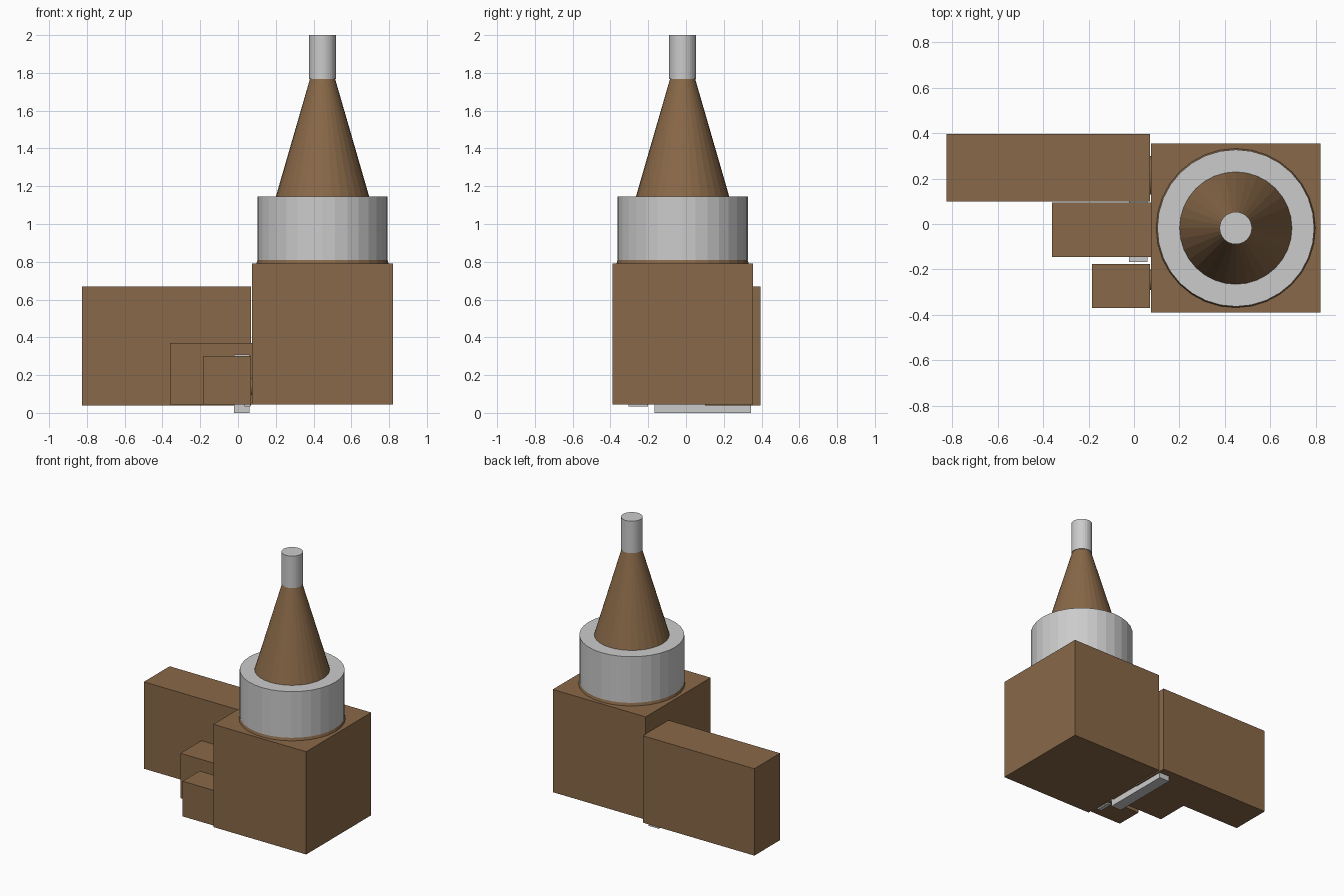
import bpy
from math import pi

if "Cube" in bpy.data.objects:
    bpy.data.objects.remove(bpy.data.objects["Cube"])

brown = bpy.data.materials.new("brown")
brown.diffuse_color = (0.25, 0.14, 0.065, 1)
brown.use_nodes = True
brown.node_tree.nodes["Principled BSDF"].inputs["Base Color"].default_value = brown.diffuse_color


def finish(obj, name, mat):
    obj.name = name
    if mat:
        obj.data.materials.append(mat)
    return obj


def box(name, x, y, z, mat=None):
    """Box from (min, max) ranges."""
    bpy.ops.mesh.primitive_cube_add(size=1, location=[sum(r) / 2 for r in (x, y, z)])
    obj = bpy.context.object
    obj.scale = [r[1] - r[0] for r in (x, y, z)]
    return finish(obj, name, mat)


def round_part(name, r0, r1, z0, z1, mat=None):
    """Cylinder or tapered cone on the tower axis."""
    bpy.ops.mesh.primitive_cone_add(vertices=32, radius1=r0, radius2=r1, depth=z1 - z0,
                                    location=(0.4475, -0.018, (z0 + z1) / 2))
    return finish(bpy.context.object, name, mat)


# Tower: square base, spire passing through a drum, and a top rod
box("tower_base", (0.075, 0.82), (-0.39, 0.355), (0.045, 0.79), brown)
round_part("spire", 0.35, 0.066, 0.79, 1.77, brown)
round_part("drum", 0.345, 0.345, 0.81, 1.145)
round_part("top_rod", 0.071, 0.071, 1.768, 2.0)

# Side wings, stepping down in size
box("large_wing", (-0.825, 0.07), (0.10, 0.395), (0.04, 0.67), brown)
box("middle_wing", (-0.36, 0.075), (-0.145, 0.095), (0.045, 0.37), brown)
box("small_wing", (-0.185, 0.07), (-0.37, -0.175), (0.045, 0.30), brown)

# Grey plates running through the wings
box("cross_plate", (-0.022, 0.06), (-0.167, 0.343), (0, 0.31))
box("small_plate", (0.035, 0.065), (-0.305, -0.20), (0.035, 0.20))

# Short round joints between wings and tower
for name, y, r in (("large_joint", 0.215, 0.085),
                   ("middle_joint", -0.02, 0.06),
                   ("small_joint", -0.245, 0.045)):
    bpy.ops.mesh.primitive_cylinder_add(vertices=32, radius=r, depth=0.03,
                                        location=(0.072, y, 0.14), rotation=(0, pi / 2, 0))
    finish(bpy.context.object, name, brown)
